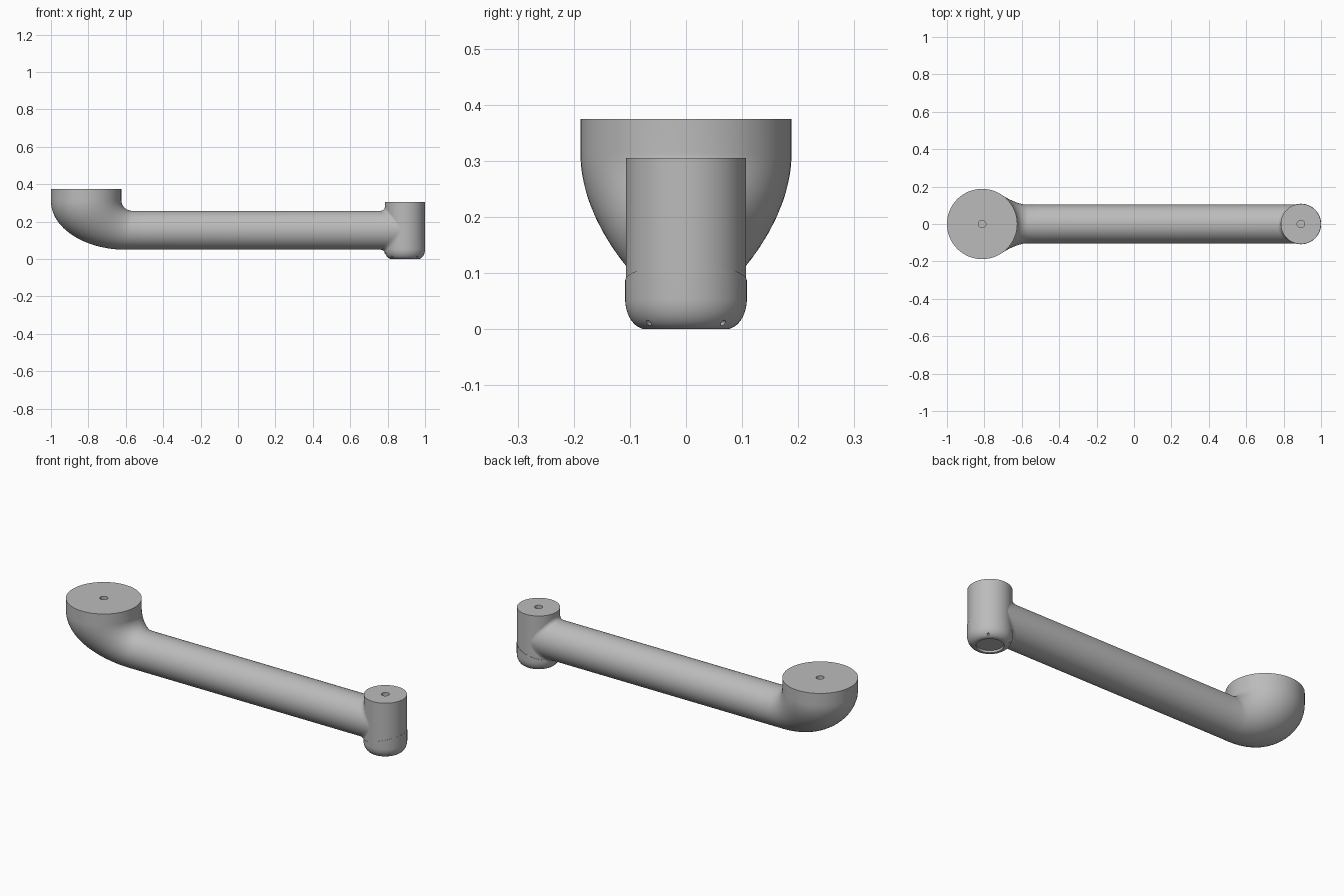
import bpy, bmesh
from math import sin, cos, pi, sqrt, radians
from mathutils import Vector

cube = bpy.data.objects.get("Cube")
if cube:
    bpy.data.objects.remove(cube, do_unlink=True)

GREY = (0.5, 0.5, 0.5, 1.0)
mat = bpy.data.materials.new("light grey metal")
mat.use_nodes = True
mat.diffuse_color = GREY
mat.node_tree.nodes["Principled BSDF"].inputs["Base Color"].default_value = GREY

SIDES = 64
WRIST_X, WRIST_R = 0.892, 0.107
SHOULDER_X, SHOULDER_R = -0.812, 0.188
TUBE_R, TUBE_Z = 0.104, 0.154
TOP_Z = 0.375


def loft(name, rings):
    """Bridge a list of closed rings and cap both ends."""
    bm = bmesh.new()
    loops = [[bm.verts.new(p) for p in ring] for ring in rings]
    for a, b in zip(loops, loops[1:]):
        for i in range(SIDES):
            j = (i + 1) % SIDES
            bm.faces.new((a[i], a[j], b[j], b[i]))
    bm.faces.new(loops[0])
    bm.faces.new(loops[-1])
    bmesh.ops.recalc_face_normals(bm, faces=bm.faces)
    mesh = bpy.data.meshes.new(name)
    bm.to_mesh(mesh)
    bm.free()
    obj = bpy.data.objects.new(name, mesh)
    bpy.context.collection.objects.link(obj)
    mesh.materials.append(mat)
    return obj


def smooth(obj):
    bpy.ops.object.select_all(action="DESELECT")
    obj.select_set(True)
    bpy.context.view_layer.objects.active = obj
    bpy.ops.object.shade_smooth_by_angle(angle=radians(35))


def section(outer, inner, width):
    """Ellipse through an outer and an inner (x, z) point, with a half width in y."""
    o, i = Vector((outer[0], 0, outer[1])), Vector((inner[0], 0, inner[1]))
    mid, half = (o + i) / 2, (o - i) / 2
    side = Vector((0, width, 0))
    angles = [2 * pi * k / SIDES for k in range(SIDES)]
    return [mid + half * cos(a) + side * sin(a) for a in angles]


def disc(x, r, z, tilt=0):
    """Ring round a vertical axis, optionally sloping along x."""
    ring = section((x - r, z), (x + r, z), r)
    for p in ring:
        p.z += tilt * (p.x - x)
    return ring


# Arm: bolt hole, shoulder flange, elbow, tube
rings = [disc(SHOULDER_X, 0.02, TOP_Z - 0.02), disc(SHOULDER_X, 0.02, TOP_Z),
         disc(SHOULDER_X, SHOULDER_R, TOP_Z)]
STEPS = 24
for k in range(STEPS + 1):
    t = pi / 2 * k / STEPS
    c, s = max(cos(t), 0), sin(t)
    outer = (-0.60 - 0.40 * c, 0.31 - 0.26 * s)
    inner = (-0.565 - 0.059 * c, 0.315 - 0.057 * s)
    rings.append(section(outer, inner, TUBE_R + (SHOULDER_R - TUBE_R) * c ** 1.3))
rings.append(section((-0.5, TUBE_Z - TUBE_R), (-0.5, TUBE_Z + TUBE_R), TUBE_R))

# Fillet flaring up and down where the tube meets the wrist
FILLET = 0.022
for k in range(8):
    t = pi / 2 * k / 6
    ring = section((0, TUBE_Z - TUBE_R), (0, TUBE_Z + TUBE_R), TUBE_R)
    for p in ring:
        p.x = WRIST_X - sqrt(WRIST_R ** 2 - p.y ** 2) + FILLET * (sin(t) - 1 if k < 7 else 0.5)
        flare = FILLET * (1 - cos(min(t, pi / 2)))
        p.z += (p.z - TUBE_Z) / TUBE_R * flare
    rings.append(ring)
arm = loft("arm_tube", rings)

# Wrist housing with a bolt hole on top
wrist = loft("wrist_housing", [disc(WRIST_X, r, z) for r, z in (
    (0.02, 0.285), (0.02, 0.305), (WRIST_R, 0.305), (WRIST_R, 0.05))])

# Wrist cap: recessed base, rounded edge, slanted seam
cap_rings = [disc(WRIST_X, r, z) for r, z in ((0.066, 0.012), (0.066, 0))]
for k in range(13):
    t = pi / 2 * k / 12
    cap_rings.append(disc(WRIST_X, 0.071 + 0.0375 * sin(t), 0.054 * (1 - cos(t))))
cap_rings += [disc(WRIST_X, r, 0.086, 0.28) for r in (0.1085, 0.1)]
cap = loft("wrist_cap", cap_rings)

# Small screw holes drilled into the rounded edge of the cap
for k in range(4):
    a = pi / 4 + k * pi / 2
    bpy.ops.mesh.primitive_cylinder_add(
        vertices=12, radius=0.005, depth=0.03, rotation=(0, pi / 2, a),
        location=(WRIST_X + 0.098 * cos(a), 0.098 * sin(a), 0.011))
    drill = bpy.context.object
    drill.name = f"screw_hole_cutter_{k + 1}"
    drill.hide_render = True
    drill.hide_set(True)
    mod = cap.modifiers.new("screw hole", "BOOLEAN")
    mod.operation, mod.object = "DIFFERENCE", drill

for obj in (arm, wrist, cap):
    smooth(obj)
